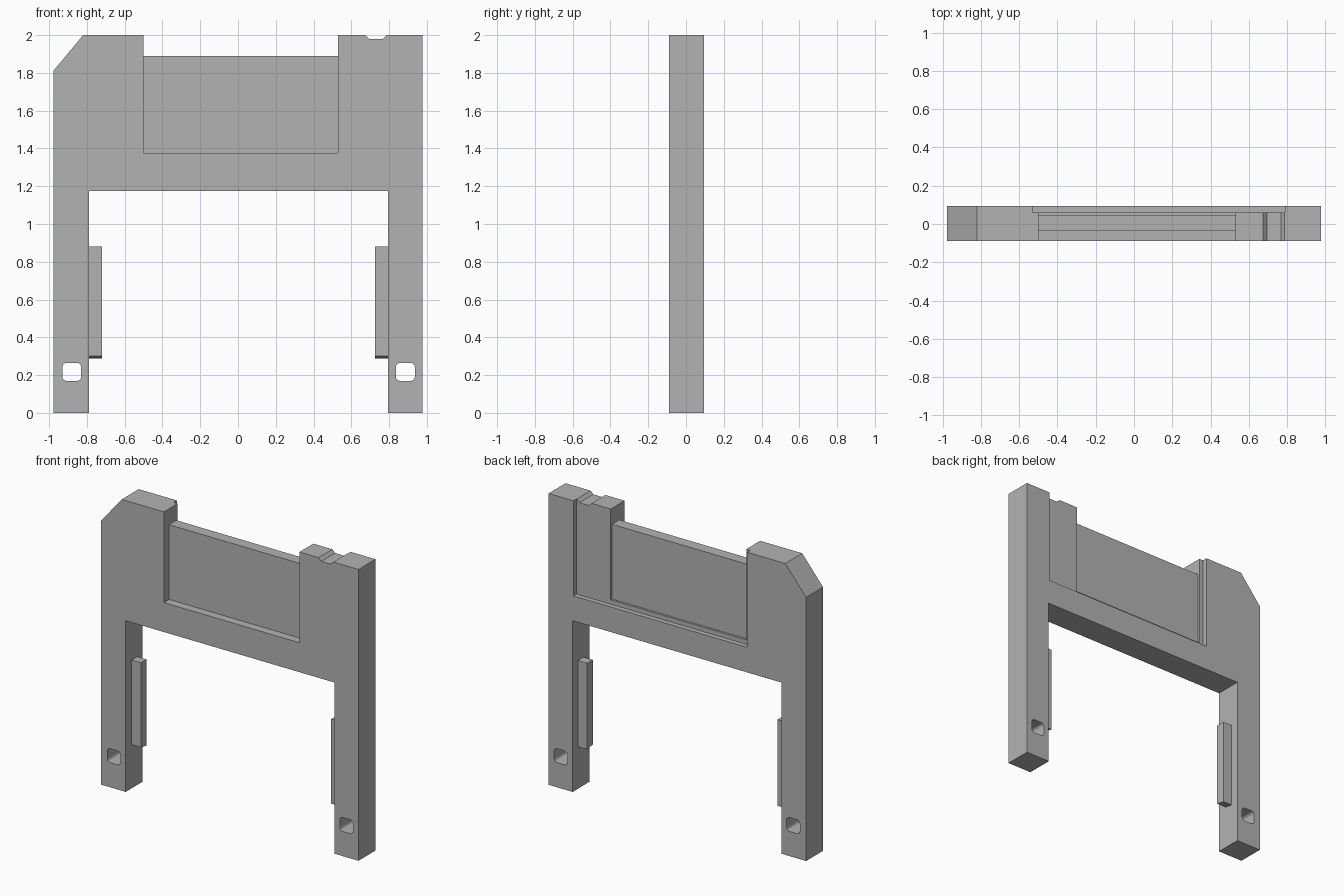
import bpy
import bmesh
import math

default = bpy.data.objects.get("Cube")
if default:
    bpy.data.objects.remove(default, do_unlink=True)

FRONT, BACK = -0.09, 0.094
LEG_R, LEG_L = -0.79, 0.795      # inner faces of the legs
SIDE = 0.978                     # outer faces of the legs

grey = bpy.data.materials.new("plain grey")
grey.use_nodes = True
colour = (0.45, 0.45, 0.45, 1)
grey.diffuse_color = colour
grey.node_tree.nodes["Principled BSDF"].inputs["Base Color"].default_value = colour


def prism(name, profile, y0, y1):
    """Extrude an (x, z) profile from y0 to y1."""
    bm = bmesh.new()
    face = bm.faces.new([bm.verts.new((x, y0, z)) for x, z in profile])
    ext = bmesh.ops.extrude_face_region(bm, geom=[face])
    verts = [g for g in ext["geom"] if isinstance(g, bmesh.types.BMVert)]
    bmesh.ops.translate(bm, verts=verts, vec=(0, y1 - y0, 0))
    bmesh.ops.recalc_face_normals(bm, faces=bm.faces)
    mesh = bpy.data.meshes.new(name)
    bm.to_mesh(mesh)
    bm.free()
    mesh.materials.append(grey)
    obj = bpy.data.objects.new(name, mesh)
    bpy.context.collection.objects.link(obj)
    return obj


def rect(x0, x1, z0, z1):
    return [(x0, z0), (x1, z0), (x1, z1), (x0, z1)]


def rounded_rect(cx, cz, w, h, r, steps=4):
    points = []
    for i, (sx, sz) in enumerate([(1, 1), (-1, 1), (-1, -1), (1, -1)]):
        for k in range(steps + 1):
            a = math.pi / 2 * (i + k / steps)
            points.append((cx + sx * (w / 2 - r) + r * math.cos(a),
                           cz + sz * (h / 2 - r) + r * math.sin(a)))
    return points


def cut(target, cutter):
    mod = target.modifiers.new("cut", "BOOLEAN")
    mod.operation = "DIFFERENCE"
    mod.solver = "EXACT"
    mod.object = cutter
    cutter.hide_render = True
    bpy.context.view_layer.objects.active = target
    bpy.ops.object.modifier_apply(modifier=mod.name)
    bpy.data.objects.remove(cutter, do_unlink=True)


# Frame: two legs and a cross beam, one top corner bevelled
frame = prism("frame", [
    (-SIDE, 0), (LEG_R, 0), (LEG_R, 1.175), (LEG_L, 1.175), (LEG_L, 0),
    (SIDE, 0), (SIDE, 2), (-0.82, 2), (-SIDE, 1.81)], FRONT, BACK)

# Open-topped window, shallow rear recess, and notch in the top edge
cut(frame, prism("window_cutter", rect(-0.5, 0.53, 1.377, 2.1), -0.2, 0.2))
cut(frame, prism("recess_cutter", rect(-0.53, 0.79, 1.347, 2.1), 0.06, 0.2))
cut(frame, prism("notch_cutter", [
    (0.675, 2.0), (0.695, 1.98), (0.767, 1.98), (0.787, 2.0),
    (0.787, 2.1), (0.675, 2.1)], -0.2, 0.08))

# Rounded holes near the feet
for x in (-0.88, 0.886):
    cut(frame, prism("hole_cutter", rounded_rect(x, 0.217, 0.1, 0.095, 0.022),
                     -0.2, 0.2))

# Panel held in the window
prism("panel", rect(-0.505, 0.535, 1.37, 1.89), -0.033, 0.046)

# Guide rails on the inner faces of the legs, undersides sloping back
for name, wall, tip in (("right_rail", LEG_R - 0.005, -0.72),
                        ("left_rail", LEG_L + 0.005, 0.725)):
    rail = prism(name, rect(wall, tip, 0.3, 0.88), -0.025, 0.037)
    for v in rail.data.vertices:
        if v.co.z < 0.5 and v.co.y > 0:
            v.co.z -= 0.012
